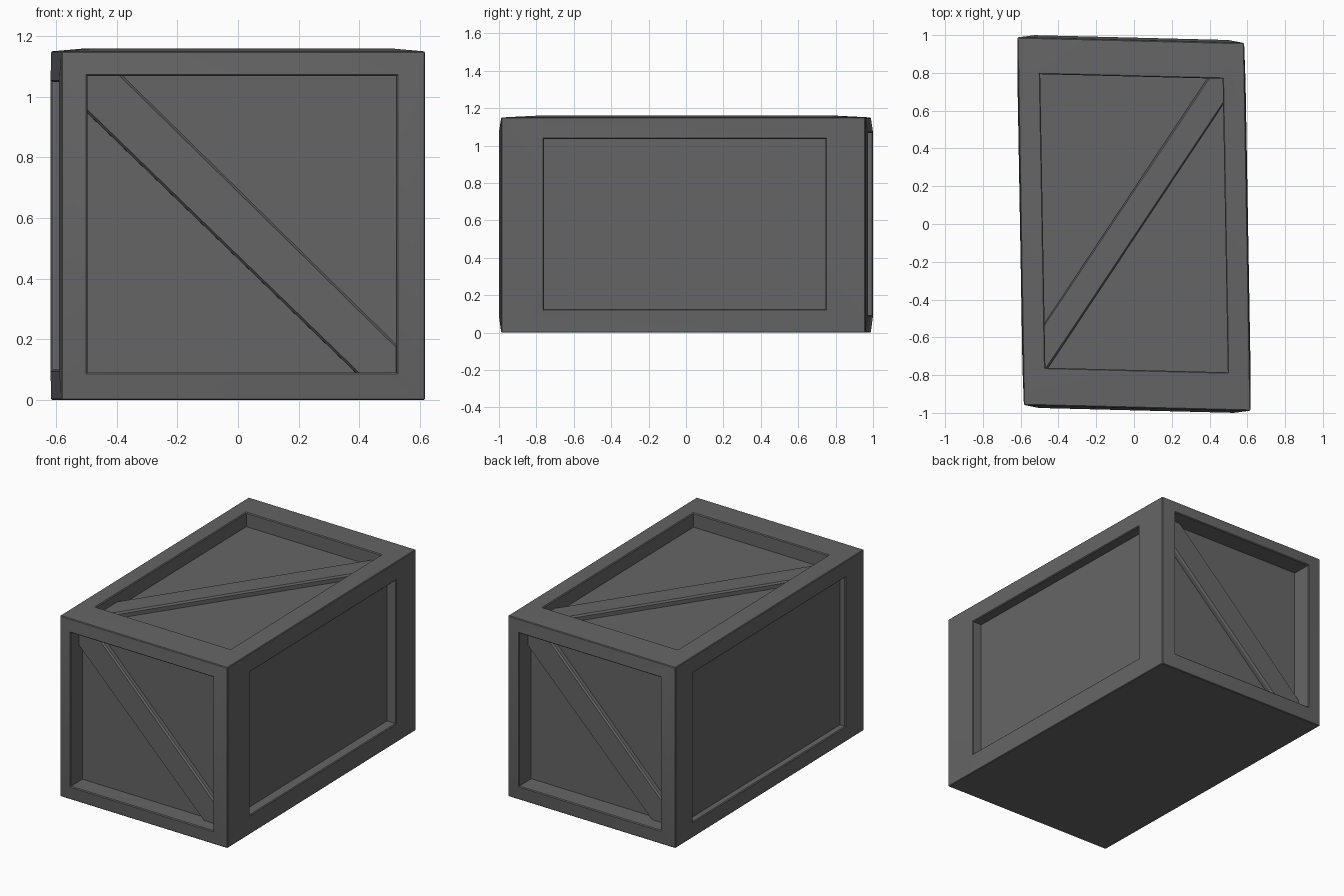
import bpy, bmesh
from math import radians
from mathutils import Vector

if "Cube" in bpy.data.objects:
    bpy.data.objects.remove(bpy.data.objects["Cube"], do_unlink=True)

grey = bpy.data.materials.new("dark_grey")
grey.use_nodes = True
colour = (0.13, 0.13, 0.13, 1)
grey.diffuse_color = colour
grey.node_tree.nodes["Principled BSDF"].inputs["Base Color"].default_value = colour

# The crate is slightly skewed, so its width and length axes are not square
U, V, Z = Vector((1, -0.025, 0)), Vector((-0.0175, 1, 0)), Vector((0, 0, 1))
HU, HV, HZ = 0.6, 0.973, 0.575
CENTRE = Z * HZ


def finish(bm, name):
    bmesh.ops.recalc_face_normals(bm, faces=bm.faces)
    mesh = bpy.data.meshes.new(name)
    bm.to_mesh(mesh)
    bm.free()
    mesh.materials.append(grey)
    mesh.shade_smooth()
    mesh.set_sharp_from_angle(angle=radians(20))
    obj = bpy.data.objects.new(name, mesh)
    bpy.context.collection.objects.link(obj)


def ring(bm, side, points, height, shift=(0, 0)):
    """Place 2D points on a side at a height above its outer plane."""
    a, b, n, reach = side
    base = CENTRE + n * (reach + height) + a * shift[0] + b * shift[1]
    return [bm.verts.new(base + a * p + b * q) for p, q in points]


def rect(w, h):
    return [(-w, -h), (w, -h), (w, h), (-w, h)]


def join(bm, low, high):
    for i in range(len(low)):
        j = (i + 1) % len(low)
        bm.faces.new((low[i], low[j], high[j], high[i]))


# Each side: (across, up, outward, reach)
front = (U, Z, -V, HV)
back = (-U, Z, V, HV)
right = (V, Z, U, HU)
left = (-V, Z, -U, HU)
top = (U, V, Z, HZ)

# Frame with a raised rim and a sunken panel on every side but the floor:
# (side, outer half size, opening half size, shift, rim bulge, panel depth)
recesses = [
    (front, (HU, HZ), (0.51, 0.489), (-0.004, 0.005), 0.014, 0.107),
    (back, (HU, HZ), (0.507, 0.487), (-0.004, 0.005), 0.014, 0.112),
    (right, (HV, HZ), (0.753, 0.455), (0.008, 0.005), 0.004, 0.06),
    (left, (HV, HZ), (0.787, 0.474), (-0.012, 0), 0.004, 0.036),
    (top, (HU, HV), (0.483, 0.777), (0, 0.004), 0.01, 0.08),
]
LIP = 0.005
bm = bmesh.new()
for side, outer, (w, h), shift, bulge, depth in recesses:
    edge = ring(bm, side, rect(*outer), 0)
    rim = ring(bm, side, rect(w + LIP, h + LIP), bulge, shift)
    lip = ring(bm, side, rect(w, h), bulge - LIP, shift)
    floor = ring(bm, side, rect(w, h), -depth, shift)
    for low, high in ((edge, rim), (rim, lip), (lip, floor)):
        join(bm, low, high)
    bm.faces.new(floor)
bm.faces.new(ring(bm, (U, V, -Z, HZ), rect(HU, HV), 0))
bmesh.ops.remove_doubles(bm, verts=bm.verts, dist=0.0005)
bmesh.ops.recalc_face_normals(bm, faces=bm.faces)

# Slightly worn outer edges
corners = {v for v in bm.verts
           if v.co.z < 0.001 or abs(v.co.z - 2 * HZ) < 0.001}
outer_edges = [e for e in bm.edges if all(v in corners for v in e.verts)]
bmesh.ops.bevel(bm, geom=outer_edges, offset=0.004, segments=1, affect='EDGES')
finish(bm, "crate_frame")


def brace(name, recess, flip, cuts, thick=0.036, bevel=0.011):
    """Diagonal plank with bevelled long edges, clipped to the opening."""
    side, _, (w, h), shift, _, depth = recess

    def outline(grow, height):
        c = [k + grow for k in cuts]
        pts = [(-w, -h), (c[0] - w, -h), (w, h - c[3]),
               (w, h), (w - c[2], h), (-w, c[1] - h)]
        return ring(bm, side, [(p * flip, q) for p, q in pts],
                    height - depth, shift)

    bm = bmesh.new()
    low = outline(bevel, 0)
    middle = outline(bevel, thick - bevel)
    high = outline(0, thick)
    join(bm, low, middle)
    join(bm, middle, high)
    bm.faces.new(high)
    bm.faces.new(low)
    finish(bm, name)


# Diagonal braces
end_cuts = (0.123, 0.082, 0.108, 0.11)
brace("front_brace", recesses[0], -1, end_cuts)
brace("back_brace", recesses[1], -1, end_cuts)
brace("top_brace", recesses[4], 1, (0.004, 0.225, 0.07, 0.125))
